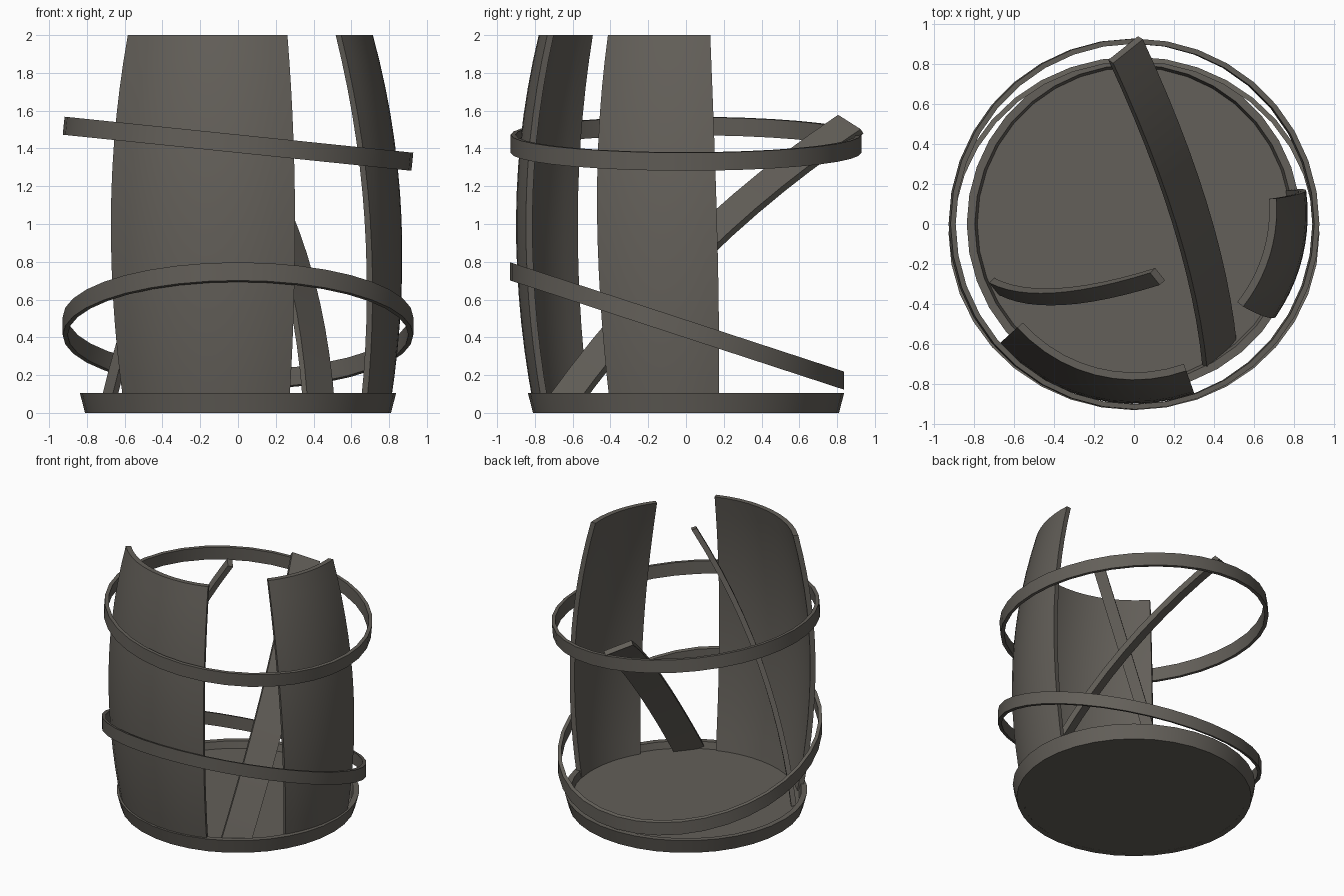
import bpy, bmesh, math
from mathutils import Vector

if "Cube" in bpy.data.objects:
    bpy.data.objects.remove(bpy.data.objects["Cube"])

wood = bpy.data.materials.new("weathered grey brown")
wood.diffuse_color = (0.125, 0.115, 0.10, 1)
wood.use_nodes = True
wood.node_tree.nodes["Principled BSDF"].inputs["Base Color"].default_value = wood.diffuse_color


def loft(name, sections, closed=False):
    """Skin a row of matching cross-sections; cap the ends unless closed."""
    bm = bmesh.new()
    rings = [[bm.verts.new(p) for p in s] for s in sections]
    pairs = list(zip(rings, rings[1:] + rings[:1]))
    for a, b in pairs if closed else pairs[:-1]:
        n = len(a)
        for i in range(n):
            j = (i + 1) % n
            bm.faces.new((a[i], a[j], b[j], b[i]))
    if not closed:
        bm.faces.new(rings[0])
        bm.faces.new(rings[-1])
    bmesh.ops.recalc_face_normals(bm, faces=bm.faces)
    me = bpy.data.meshes.new(name)
    bm.to_mesh(me)
    bm.free()
    ob = bpy.data.objects.new(name, me)
    bpy.context.collection.objects.link(ob)
    me.materials.append(wood)
    bpy.ops.object.select_all(action='DESELECT')
    ob.select_set(True)
    bpy.context.view_layer.objects.active = ob
    bpy.ops.object.shade_smooth_by_angle(angle=math.radians(35))
    return ob


def ring(name, profile, sides=36):
    """Turn a closed (radius, z) profile around the z axis."""
    return loft(name, [[(r * math.cos(a), r * math.sin(a), z) for r, z in profile]
                       for a in (2 * math.pi * k / sides for k in range(sides))], True)


def barrel_radius(z):
    return 0.90 - (0.10 if z < 1 else 0.12) * (z - 1) ** 2


def wall(name, centre, half, twist=0, shift=lambda z: (0, 0), bottom=0.05, steps=14, arc=10):
    """Standing piece of the bulged barrel wall; angles in degrees."""
    sections = []
    for k in range(steps + 1):
        z = bottom + (2 - bottom) * k / steps
        dx, dy = shift(z)
        mid = centre + twist * z
        angles = [math.radians(mid - half + 2 * half * i / arc) for i in range(arc + 1)]
        r = barrel_radius(z)
        pts = [(r, a) for a in angles] + [(r - 0.037, a) for a in reversed(angles)]
        sections.append([(q * math.cos(a) + dx, q * math.sin(a) + dy, z) for q, a in pts])
    return loft(name, sections)


def fallen_stave(name, start, end, out, width, thick, bulge, steps=12):
    """Loose bowed stave between two points, bowing toward 'out'."""
    a, b = Vector(start), Vector(end)
    t = (b - a).normalized()
    n = Vector(out)
    n = (n - t * n.dot(t)).normalized()
    w = t.cross(n) * width / 2
    sections = []
    for k in range(steps + 1):
        u = k / steps
        c = a.lerp(b, u) + n * bulge * 4 * u * (1 - u)
        m = n * thick
        sections.append([c - w, c + w, c + w - m, c - w - m])
    return loft(name, sections)


# Base: flared band and floor
ring("base_band", [(0.81, 0), (0.837, 0.105), (0.797, 0.105), (0.77, 0)])
floor_pts = [(0.785 * math.cos(k * math.pi / 18), 0.785 * math.sin(k * math.pi / 18))
             for k in range(36)]
loft("barrel_floor", [[(x, y, z) for x, y in floor_pts] for z in (0.001, 0.055)])

# Standing wall sections
wall("front_wall", 255.6, 34)
wall("right_wall", -11, 21.3, twist=-3, shift=lambda z: (-0.033 * z, 0.03 + 0.02 * z))

# Loose staves fallen inside
fallen_stave("wide_fallen_stave", (0.44, -0.66, 0.06), (-0.03, 0.865, 1.54),
             (0.65, -0.42, 0.62), 0.205, 0.037, 0.13)
fallen_stave("narrow_fallen_stave", (-0.70, -0.325, 0.06), (0.105, -0.275, 1.97),
             (-0.70, -0.65, 0.28), 0.08, 0.037, 0.115)

# Slipped hoops
band = [(0.928, -0.048), (0.928, 0.048), (0.902, 0.048), (0.902, -0.048)]
upper = ring("upper_hoop", band)
upper.rotation_euler = (0, math.radians(5.9), 0)
upper.location = (0, 0, 1.425)

lower = ring("lower_hoop", band)
for v in lower.data.vertices:
    v.co.y *= 0.953
    v.co.z += 0.46 - 0.327 * v.co.y
    v.co.y -= 0.047
lower.data.update()
